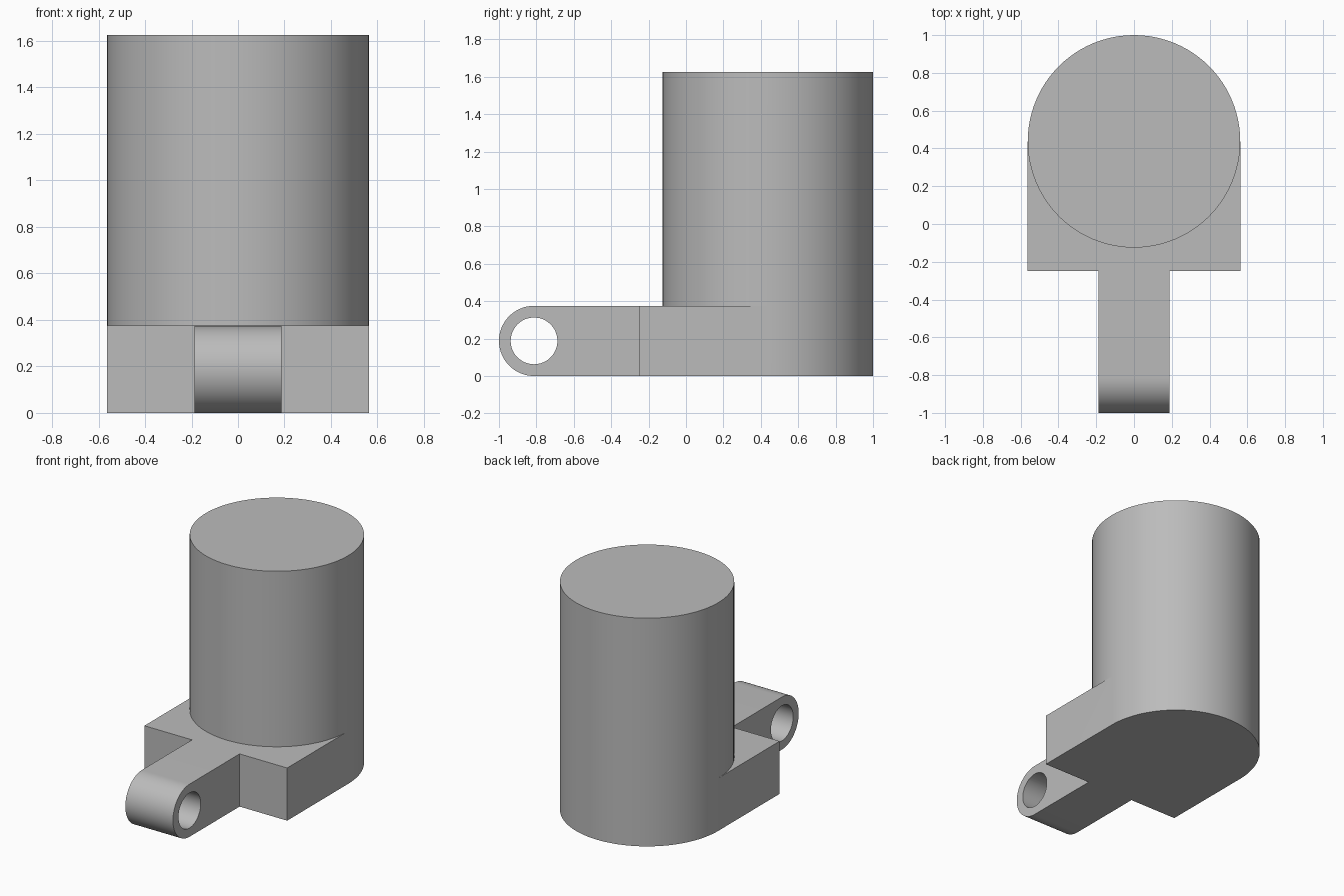
import bpy
import bmesh
from math import pi, sin, cos
from mathutils import Vector

if "Cube" in bpy.data.objects:
    bpy.data.objects.remove(bpy.data.objects["Cube"], do_unlink=True)

RADIUS, CENTRE_Y, HEIGHT = 0.5625, 0.4375, 1.625
BASE_H, FRONT_Y = 0.375, -0.25
LUG_HALF, EYE_Y, EYE_R, HOLE_R = 0.1875, -0.8125, 0.1875, 0.125

grey = bpy.data.materials.new("plain grey")
grey.use_nodes = True
colour = (0.5, 0.5, 0.5, 1)
grey.diffuse_color = colour
grey.node_tree.nodes["Principled BSDF"].inputs["Base Color"].default_value = colour


def prism(name, outline, depth):
    """Extrude a closed outline of 3D points along the depth vector."""
    bm = bmesh.new()
    face = bm.faces.new([bm.verts.new(p) for p in outline])
    grown = bmesh.ops.extrude_face_region(bm, geom=[face], use_keep_orig=True)
    moved = [v for v in grown["geom"] if isinstance(v, bmesh.types.BMVert)]
    bmesh.ops.translate(bm, verts=moved, vec=Vector(depth))
    bmesh.ops.recalc_face_normals(bm, faces=bm.faces)
    mesh = bpy.data.meshes.new(name)
    bm.to_mesh(mesh)
    bm.free()
    mesh.materials.append(grey)
    obj = bpy.data.objects.new(name, mesh)
    bpy.context.collection.objects.link(obj)
    return obj


def arc(radius, start, end, steps):
    """Points (u, v) on an arc, both ends included."""
    angles = [start + (end - start) * i / steps for i in range(steps + 1)]
    return [(radius * cos(a), radius * sin(a)) for a in angles]


def combine(target, other, operation):
    """Apply a boolean and drop the second object."""
    mod = target.modifiers.new(operation.lower(), 'BOOLEAN')
    mod.operation, mod.object, mod.solver = operation, other, 'EXACT'
    bpy.context.view_layer.objects.active = target
    bpy.ops.object.modifier_apply(modifier=mod.name)
    bpy.data.objects.remove(other, do_unlink=True)


# Upright round body
circle = arc(RADIUS, 0, 2 * pi, 96)[:-1]
body = prism("cylinder_body_with_hinge_lug",
             [(x, y + CENTRE_Y, 0) for x, y in circle], (0, 0, HEIGHT))

# Square-fronted foot, tangent to the body
foot = prism("foot_block", [(-RADIUS, FRONT_Y, 0), (RADIUS, FRONT_Y, 0),
                            (RADIUS, CENTRE_Y, 0), (-RADIUS, CENTRE_Y, 0)],
             (0, 0, BASE_H))

# Hinge lug with a rounded nose
nose = arc(EYE_R, pi / 2, 3 * pi / 2, 32)
side = [(y + EYE_Y, z + EYE_R) for y, z in nose] + [(-0.1, 0), (-0.1, BASE_H)]
lug = prism("hinge_lug", [(-LUG_HALF, y, z) for y, z in side], (2 * LUG_HALF, 0, 0))

# Pin hole through the lug
hole = prism("pin_hole_cutter",
             [(-0.3, y + EYE_Y, z + EYE_R) for y, z in arc(HOLE_R, 0, 2 * pi, 48)[:-1]],
             (0.6, 0, 0))

combine(lug, hole, 'DIFFERENCE')
combine(foot, lug, 'UNION')
combine(body, foot, 'UNION')

# Smooth curved walls, crisp edges
bpy.ops.object.select_all(action='DESELECT')
body.select_set(True)
bpy.context.view_layer.objects.active = body
bpy.ops.object.shade_smooth_by_angle(angle=pi / 6)
